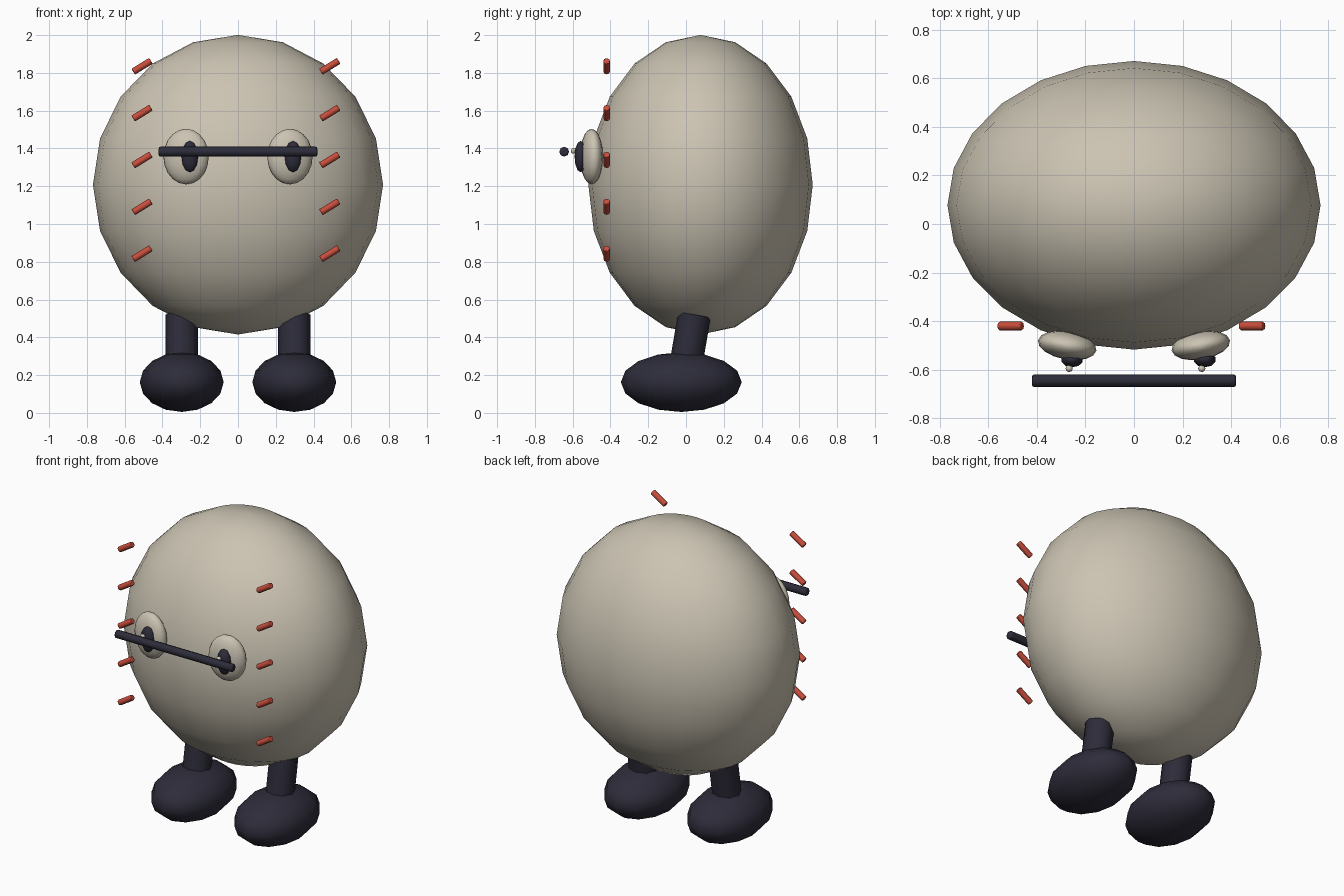
import bpy, math
from mathutils import Vector

if "Cube" in bpy.data.objects:
    bpy.data.objects.remove(bpy.data.objects["Cube"])


def material(name, rgb):
    m = bpy.data.materials.new(name)
    m.diffuse_color = (*rgb, 1)
    m.use_nodes = True
    m.node_tree.nodes["Principled BSDF"].inputs["Base Color"].default_value = m.diffuse_color
    return m


BEIGE = material("warm beige", (0.60, 0.55, 0.45))
DARK = material("dark navy", (0.026, 0.025, 0.042))
RED = material("stitch red", (0.58, 0.075, 0.045))


def finish(name, mat, angle):
    ob = bpy.context.object
    ob.name = name
    ob.data.materials.append(mat)
    bpy.ops.object.transform_apply(location=False, rotation=False, scale=True)
    bpy.ops.object.shade_smooth_by_angle(angle=math.radians(angle))
    return ob


def ellipsoid(name, mat, loc, radii, segs, rings, rot=(0, 0, 0)):
    bpy.ops.mesh.primitive_uv_sphere_add(segments=segs, ring_count=rings, location=loc, rotation=rot)
    bpy.context.object.scale = radii
    return finish(name, mat, 60)


def rod(name, mat, a, b, radius, sides, bevel=0):
    a, b = Vector(a), Vector(b)
    d = b - a
    bpy.ops.mesh.primitive_cylinder_add(vertices=sides, radius=radius, depth=d.length,
                                        location=(a + b) / 2,
                                        rotation=d.to_track_quat('Z', 'Y').to_euler())
    ob = finish(name, mat, 50)
    if bevel:
        # rounded rim at both ends
        mod = ob.modifiers.new("rounded ends", 'BEVEL')
        mod.width, mod.segments = bevel, 2
        mod.limit_method, mod.angle_limit = 'ANGLE', math.radians(60)
    return ob


# Egg-shaped body
ellipsoid("body", BEIGE, (0, 0.077, 1.208), (0.768, 0.594, 0.793), 24, 10)

for side, s in (("left", -1), ("right", 1)):
    # Leg leaning back into the body, and its foot
    rod(side + "_leg", DARK, (s * 0.298, -0.01, 0.2), (s * 0.298, 0.045, 0.52), 0.087, 8)
    ellipsoid(side + "_foot", DARK, (s * 0.298, -0.025, 0.163), (0.222, 0.32, 0.158), 12, 8)

    # Eye, with pupil and glint both shifted to one side
    ellipsoid(side + "_eye", BEIGE, (s * 0.275, -0.5, 1.357), (0.122, 0.058, 0.147), 16, 10,
              (0, 0, s * math.radians(10)))
    ellipsoid(side + "_pupil", DARK, (s * 0.273 + 0.018, -0.558, 1.357), (0.046, 0.032, 0.083), 10, 6)
    ellipsoid(side + "_glint", BEIGE, (s * 0.273 + 0.006, -0.595, 1.387), (0.015, 0.015, 0.015), 8, 6)

    # Column of slanted stitches
    half = Vector((0.047, 0, 0.029))
    for i in range(5):
        c = Vector((s * 0.497 - 0.011, -0.42, 0.843 + i * 0.248))
        rod(f"{side}_stitch_{i + 1}", RED, c - half, c + half, 0.018, 8, 0.004)

# Straight bar across the eyes
rod("brow_bar", DARK, (-0.42, -0.645, 1.383), (0.42, -0.645, 1.383), 0.026, 8, 0.009)
